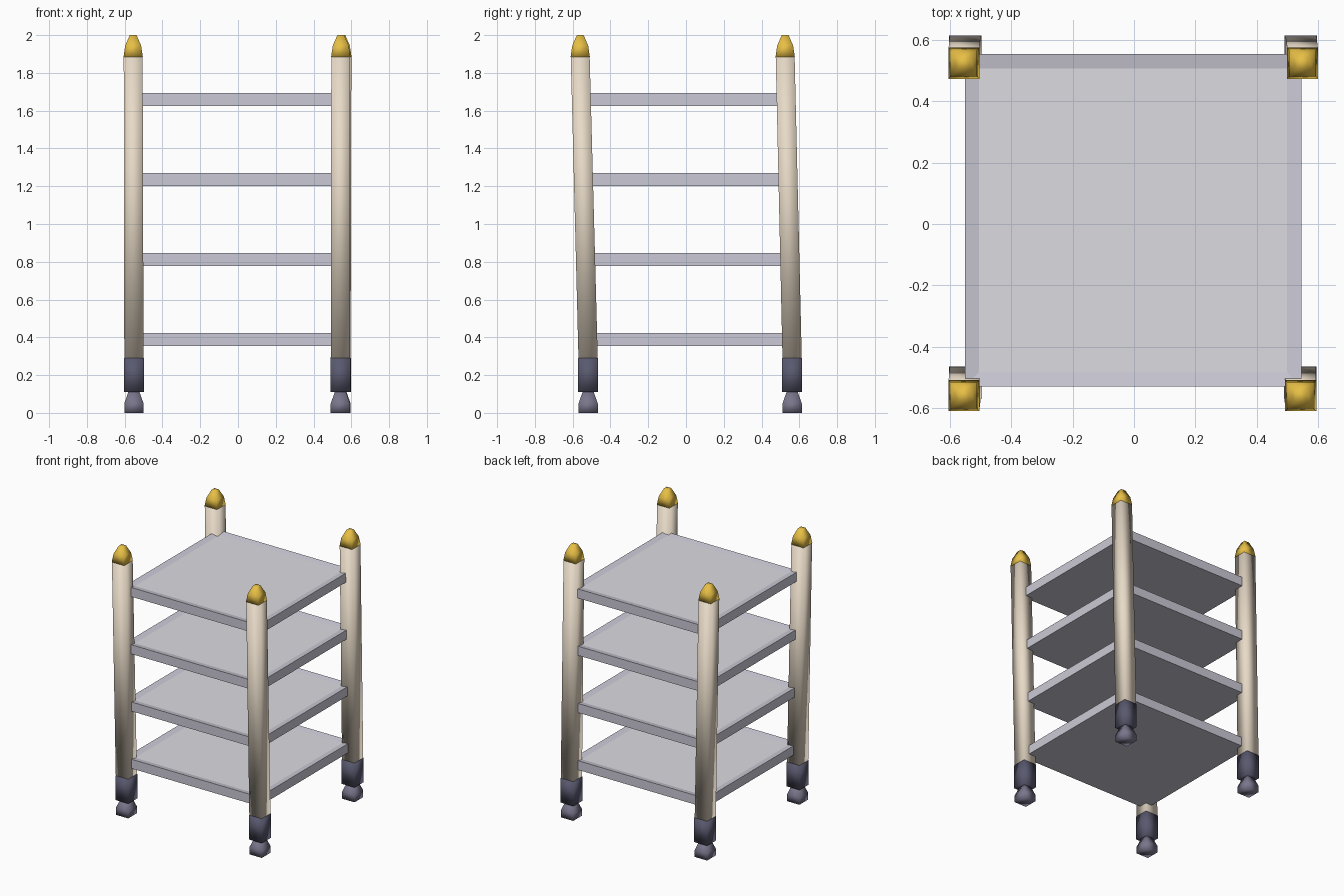
import bpy, bmesh

if "Cube" in bpy.data.objects:
    bpy.data.objects.remove(bpy.data.objects["Cube"])


def material(name, rgb):
    m = bpy.data.materials.new(name)
    m.diffuse_color = (*rgb, 1)
    m.use_nodes = True
    m.node_tree.nodes["Principled BSDF"].inputs["Base Color"].default_value = m.diffuse_color
    return m


WOOD = material("wood", (0.80, 0.70, 0.57))
GOLD = material("gold", (0.80, 0.52, 0.06))
DARK = material("dark_sleeve", (0.10, 0.10, 0.16))
FOOT = material("foot", (0.19, 0.18, 0.26))
RIM = material("tray_rim", (0.60, 0.59, 0.67))
PANEL = material("tray_panel", (0.72, 0.71, 0.75))


def finish(bm, name, mats, smooth=False):
    bmesh.ops.recalc_face_normals(bm, faces=bm.faces)
    for f in bm.faces:
        f.smooth = smooth
    me = bpy.data.meshes.new(name)
    bm.to_mesh(me)
    bm.free()
    ob = bpy.data.objects.new(name, me)
    bpy.context.collection.objects.link(ob)
    for m in mats:
        me.materials.append(m)
    return ob


def square_loft(name, rings, mat):
    """Loft square rings given as (centre x, centre y, z, half width)."""
    bm = bmesh.new()
    loops = [[bm.verts.new((x + sx * h, y + sy * h, z))
              for sx, sy in ((-1, -1), (1, -1), (1, 1), (-1, 1))]
             for x, y, z, h in rings]
    for a, b in zip(loops, loops[1:]):
        for i in range(4):
            j = (i + 1) % 4
            bm.faces.new((a[i], a[j], b[j], b[i]))
    bm.faces.new(loops[0][::-1])
    bm.faces.new(loops[-1])
    return finish(bm, name, [mat], True)


# Four slightly leaning posts: foot, sleeve, shaft and cap
LEGS = {
    "front_left": ((-0.551, -0.518), (-0.555, -0.56)),
    "front_right": ((0.542, -0.518), (0.544, -0.56)),
    "back_left": ((-0.551, 0.562), (-0.555, 0.525)),
    "back_right": ((0.545, 0.562), (0.55, 0.525)),
}
for leg, (bot, top) in LEGS.items():
    square_loft(leg + "_foot", [(*bot, 0, 0.051), (*bot, 0.05, 0.051),
                                (*bot, 0.115, 0.028)], FOOT)
    square_loft(leg + "_sleeve", [(*bot, 0.11, 0.053), (*bot, 0.29, 0.053)], DARK)
    square_loft(leg + "_post", [(*bot, 0.28, 0.051), (*top, 1.885, 0.050)], WOOD)
    square_loft(leg + "_cap", [(*top, 1.885, 0.051), (*top, 1.945, 0.042),
                               (*top, 2.0, 0.018)], GOLD)

# Four trays with a shallow sloping rim around the panel
for i in range(4):
    z0 = 0.355 + 0.4235 * i
    bm = bmesh.new()
    bmesh.ops.create_cube(bm, size=1)
    for v in bm.verts:
        v.co = (v.co.x * 1.098 - 0.003, v.co.y * 1.085 + 0.012,
                z0 + (v.co.z + 0.5) * 0.068)
    bm.normal_update()
    top = [f for f in bm.faces if f.normal.z > 0.9]
    bmesh.ops.inset_region(bm, faces=top, thickness=0.066, depth=-0.008)
    top[0].material_index = 1
    finish(bm, f"tray_{i + 1}", [RIM, PANEL])
